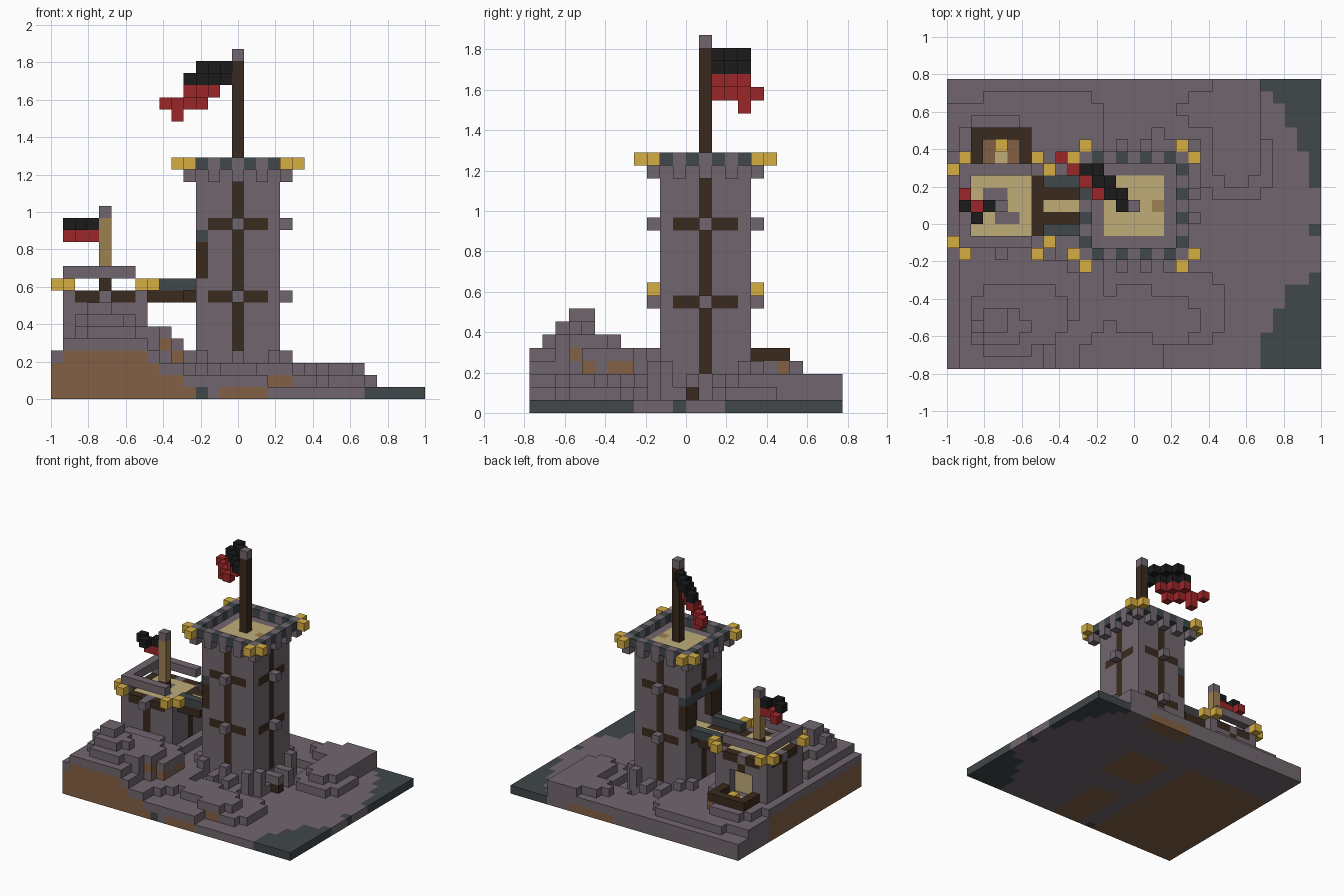
import bpy

cube = bpy.data.objects.get("Cube")
if cube:
    bpy.data.objects.remove(cube, do_unlink=True)

NX, NY = 31, 24          # plan size in blocks
S = 2 / NX               # block size

COLOURS = {
    "stone": (0.165, 0.134, 0.156),
    "slate": (0.052, 0.063, 0.070),
    "dirt": (0.230, 0.118, 0.058),
    "dark_wood": (0.042, 0.023, 0.013),
    "sand": (0.520, 0.415, 0.190),
    "gold": (0.660, 0.420, 0.055),
    "red": (0.330, 0.020, 0.021),
    "black": (0.011, 0.011, 0.012),
    "light_wood": (0.335, 0.220, 0.084),
}
NAMES = list(COLOURS)
MATS = []
for name, rgb in COLOURS.items():
    m = bpy.data.materials.new(name)
    m.use_nodes = True
    m.diffuse_color = (*rgb, 1)
    bsdf = m.node_tree.nodes["Principled BSDF"]
    bsdf.inputs["Base Color"].default_value = (*rgb, 1)
    bsdf.inputs["Roughness"].default_value = 0.9
    MATS.append(m)


def fill(cells, x0, x1, y0, y1, z0, z1, colour):
    """Fill a box of blocks; colour None carves it away."""
    for i in range(x0, x1):
        for j in range(y0, y1):
            for k in range(z0, z1):
                if colour:
                    cells[i, j, k] = colour
                else:
                    cells.pop((i, j, k), None)


def put(cells, i, j, k, colour):
    cells[i, j, k] = colour


def build(name, cells):
    """Turn blocks into one mesh that keeps only the outer faces."""
    verts, faces, mats = {}, [], []
    for (i, j, k), colour in cells.items():
        for axis in range(3):
            for side in (0, 1):
                near = [i, j, k]
                near[axis] += 2 * side - 1
                if tuple(near) in cells:
                    continue
                u, v = (axis + 1) % 3, (axis + 2) % 3
                loop = []
                for a, b in ((0, 0), (1, 0), (1, 1), (0, 1)):
                    p = [i, j, k]
                    p[axis] += side
                    p[u] += a
                    p[v] += b
                    loop.append(verts.setdefault(tuple(p), len(verts)))
                faces.append(loop if side else loop[::-1])
                mats.append(NAMES.index(colour))
    mesh = bpy.data.meshes.new(name)
    mesh.from_pydata([((x - NX / 2) * S, (y - NY / 2) * S, z * S) for x, y, z in verts], [], faces)
    used = sorted(set(mats))
    for n in used:
        mesh.materials.append(MATS[n])
    for poly, n in zip(mesh.polygons, mats):
        poly.material_index = used.index(n)
    ob = bpy.data.objects.new(name, mesh)
    bpy.context.collection.objects.link(ob)
    return ob


def around(cx, cy, t, d):
    """Four cells at sideways offset t and outward offset d: front, right, back, left."""
    return [(cx + t, cy - d), (cx + d, cy + t), (cx - t, cy + d), (cx - d, cy - t)]


TX, TY = 15, 13          # tall tower centre
WX, WY = 4, 13           # small tower centre

# Terraces: x range, y range, height; their inner corners are clipped
TERRACES = [
    (0, 18, 0, 12, 2), (0, 11, 0, 12, 3), (0, 13, 2, 11, 3), (0, 9, 0, 12, 4),
    (0, 12, 4, 6, 4), (1, 8, 0, 10, 5), (5, 11, 3, 9, 5), (2, 8, 1, 7, 6),
    (6, 10, 2, 7, 6), (2, 7, 2, 5, 7), (2, 6, 3, 5, 8),
    (12, 23, 2, 8, 2), (13, 18, 3, 7, 3), (16, 21, 2, 6, 3),
    (17, 26, 19, 24, 2), (21, 27, 14, 20, 2), (19, 25, 20, 23, 3), (22, 26, 15, 24, 3),
    (0, 17, 17, 24, 2), (2, 13, 17, 23, 3), (0, 3, 17, 22, 3), (1, 7, 17, 21, 4),
    (0, 9, 9, 18, 4), (9, 12, 9, 18, 3),
]
height = {(i, j): 1 for i in range(NX) for j in range(NY)}
for x0, x1, y0, y1, h in TERRACES:
    for i in range(x0, x1):
        for j in range(y0, y1):
            corner = i in (x0, x1 - 1) and j in (y0, y1 - 1)
            if not corner or i == 0 or j in (0, NY - 1):
                height[i, j] = max(height[i, j], h)

# Rocky ground with slate shore and dirt showing on the cut edges
SHORE = "555443310001000111223345"
ground = {}
for (i, j), h in height.items():
    for k in range(h):
        colour = "stone"
        if i >= NX - int(SHORE[j]) and k == 0:
            colour = "slate"
        elif k < h - 1 and i < 12 and j < 18 and 0 in (i, j, k):
            colour = "dirt"
        elif k == 0 and (h > 1 and 13 < i < 18 and j < 8 or 13 < i < 20 and 10 < j < 17):
            colour = "dirt"
        ground[i, j, k] = colour
fill(ground, 17, 23, 22, 24, 0, 1, "dirt")
put(ground, 12, 0, 0, "slate")
for spot in ((9, 3, 4), (10, 4, 3), (10, 6, 3), (10, 7, 3), (6, 19, 3), (18, 2, 1), (19, 2, 1)):
    put(ground, *spot, "dirt")
build("rocky_ground", ground)

# Loose stones round the tall tower's foot
stones = {}
for t, h in ((-3, 4), (-2, 2), (-1, 3), (1, 3), (2, 2), (3, 4)):
    for i, j in around(TX, TY, t, 4):
        fill(stones, i, i + 1, j, j + 1, 1, h, "stone")
for t in (-1, 1):
    for i, j in around(TX, TY, t, 5):
        fill(stones, i, i + 1, j, j + 1, 1, 3, "stone")
fill(stones, 15, 16, 9, 10, 1, 4, "stone")
put(stones, 20, 12, 1, "dark_wood")
build("foot_stones", stones)


def tower(cx, cy, base, top, bands, knob_sides):
    """Square tower with timber crosses and stone knobs."""
    c = {}
    fill(c, cx - 3, cx + 4, cy - 3, cy + 4, 1, top, "stone")
    for i, j in around(cx, cy, 0, 3):
        fill(c, i, i + 1, j, j + 1, base, top - 1, "dark_wood")
    for z in bands:
        for t in (-2, -1, 1, 2):
            for i, j in around(cx, cy, t, 3):
                put(c, i, j, z, "dark_wood")
        for i, j in around(cx, cy, 0, 3):
            put(c, i, j, z, "stone")
        for n in knob_sides:
            put(c, *around(cx, cy, 0, 4)[n], z, "stone")
    fill(c, cx - 2, cx + 3, cy - 2, cy + 3, top - 1, top, "sand")
    return c


# Tall tower with a doorway onto the bridge
tall = tower(TX, TY, 3, 19, (8, 14), (0, 1, 2))
put(tall, 17, 13, 18, "light_wood")
fill(tall, 12, 13, 10, 17, 10, 13, "dark_wood")
fill(tall, 12, 13, 10, 17, 13, 14, "slate")
fill(tall, 12, 14, 12, 15, 9, 13, None)
fill(tall, 12, 14, 12, 15, 8, 9, "sand")
build("tall_tower", tall)

# Parapet, corbels and gold corner blocks
parapet, gold = {}, {}
for t in range(-4, 5):
    for i, j in around(TX, TY, t, 4):
        put(parapet, i, j, 19, "slate" if t % 2 else "stone")
        if t % 2 == 0:
            put(parapet, i, j, 18, "stone")
for t in (-4, 4):
    for i, j in around(TX, TY, t, 5):
        put(gold, i, j, 19, "gold")
for t in (-3, 3):
    for i, j in around(WX, WY, t, 4):
        put(gold, i, j, 9, "gold")
build("parapet", parapet)
build("gold_corner_blocks", gold)

# Small tower with a back doorway
small = tower(WX, WY, 4, 9, (8,), (0,))
fill(small, 7, 8, 11, 16, 8, 9, "dark_wood")
for i, j in ((3, 14), (4, 14), (5, 12), (4, 12)):
    put(small, i, j, 8, "stone")
fill(small, 3, 6, 16, 17, 4, 7, None)
fill(small, 3, 6, 15, 16, 4, 7, "sand")
build("small_tower", small)

# Open railing raised above the small tower
rail = {}
fill(rail, 1, 7, 10, 17, 10, 11, "stone")
fill(rail, 2, 7, 11, 16, 10, 11, None)
for j in (10, 16):
    put(rail, 1, j, 9, "stone")
build("small_tower_railing", rail)

# Bridge between the towers
bridge = {}
for j, colour in zip(range(12, 15), ("dark_wood", "sand", "dark_wood")):
    fill(bridge, 8, 12, j, j + 1, 8, 9, colour)
for j in (11, 15):
    fill(bridge, 8, 11, j, j + 1, 8, 9, "dark_wood")
    fill(bridge, 8, 12, j, j + 1, 9, 10, "slate")
build("bridge", bridge)

# Timber porch behind the small tower
porch = {}
fill(porch, 2, 7, 17, 20, 4, 5, "dark_wood")
fill(porch, 3, 6, 17, 19, 4, 5, None)
put(porch, 4, 18, 4, "gold")
build("back_porch", porch)
floor = {}
put(floor, 4, 17, 3, "sand")
for i, j in ((3, 17), (5, 17), (3, 18), (5, 18)):
    put(floor, i, j, 3, "dirt")
floor_ob = build("porch_floor", floor)
floor_ob.location.z = 0.004

# Flag poles
pole = {}
fill(pole, TX, TX + 1, TY, TY + 1, 19, 28, "dark_wood")
put(pole, TX, TY, 28, "stone")
build("tall_flag_pole", pole)
pole = {}
put(pole, WX, WY, 9, "dark_wood")
fill(pole, WX, WX + 1, WY, WY + 1, 10, 15, "light_wood")
put(pole, WX, WY, 15, "stone")
build("small_flag_pole", pole)

# Large flag: diagonal rows running back and sideways
flag = {}
for z, i, j, n, colour in ((27, 14, 14, 3, "black"), (26, 14, 13, 4, "black"),
                           (25, 13, 14, 3, "red"), (24, 12, 14, 4, "red"), (23, 10, 16, 1, "red")):
    for s in range(n):
        put(flag, i - s, j + s, z, colour)
build("tall_flag", flag)

# Small rippling flag
flag = {}
for i, upper, lower in ((3, 13, 13), (2, 12, 13), (1, 13, 14)):
    put(flag, i, upper, 14, "black")
    put(flag, i, lower, 13, "red")
build("small_flag", flag)
